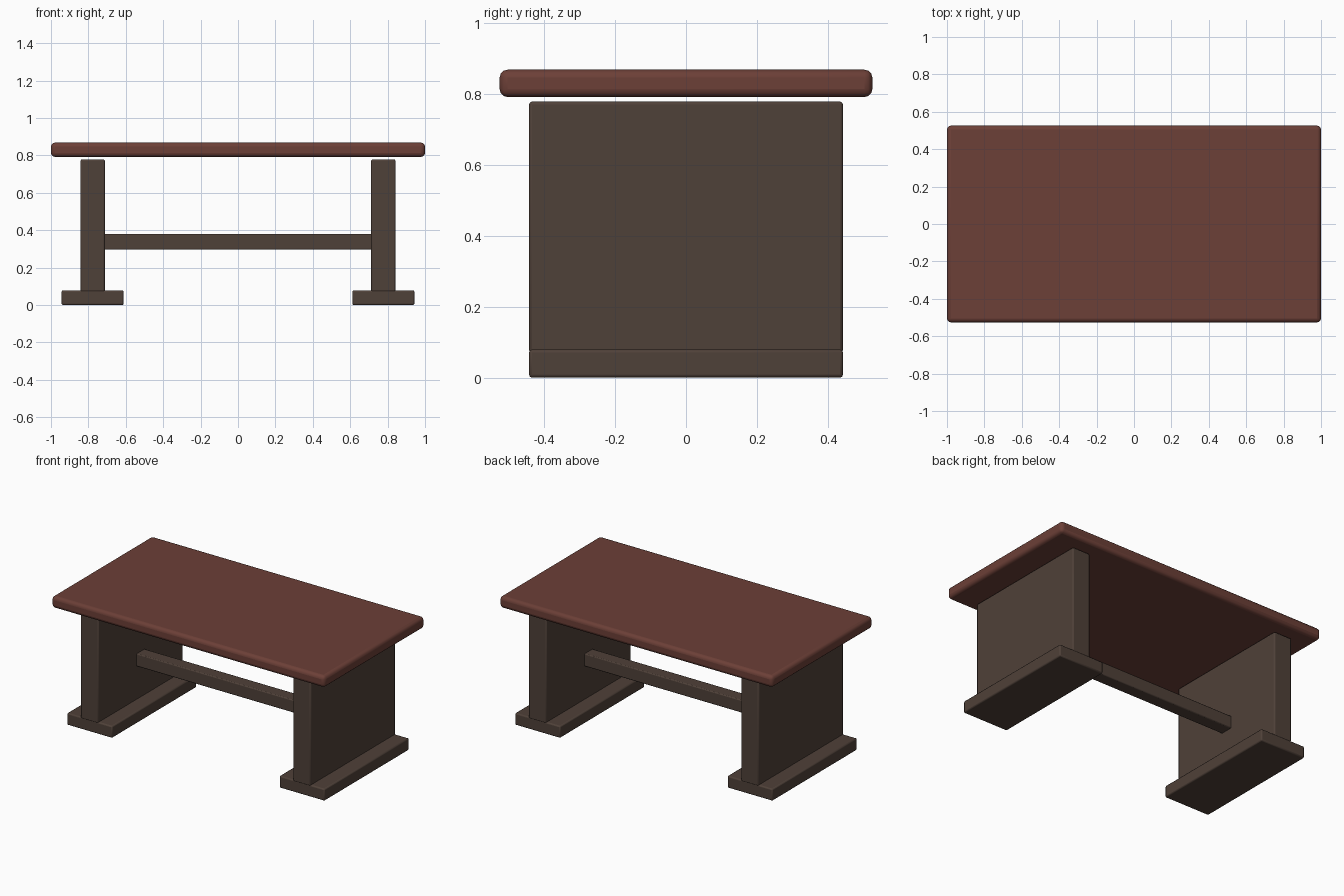
import bpy

if "Cube" in bpy.data.objects:
    bpy.data.objects.remove(bpy.data.objects["Cube"])


def material(name, rgb):
    m = bpy.data.materials.new(name)
    m.diffuse_color = (*rgb, 1)
    m.use_nodes = True
    m.node_tree.nodes["Principled BSDF"].inputs["Base Color"].default_value = m.diffuse_color
    return m


red_wood = material("red_wood", (0.15, 0.05, 0.038))
dark_wood = material("dark_wood", (0.078, 0.052, 0.04))


def board(name, x, y, z, mat, bevel, segments):
    """Rounded box from (min, max) ranges on each axis."""
    ranges = (x, y, z)
    bpy.ops.mesh.primitive_cube_add(size=1, location=[(a + b) / 2 for a, b in ranges])
    ob = bpy.context.object
    ob.name = name
    ob.scale = [b - a for a, b in ranges]
    bpy.ops.object.transform_apply(location=False, rotation=False, scale=True)
    ob.data.materials.append(mat)
    mod = ob.modifiers.new("rounded_edges", 'BEVEL')
    mod.width = bevel
    mod.segments = segments
    bpy.ops.object.shade_smooth_by_angle()
    return ob


# Tabletop, floating just above the leg panels
board("tabletop", (-1, 1), (-0.526, 0.526), (0.792, 0.869), red_wood, 0.022, 3)

# Leg panel and foot at each end
for side, s in (("left", -1), ("right", 1)):
    board(side + "_leg_panel", sorted((s * 0.712, s * 0.842)), (-0.443, 0.443),
          (0.07, 0.779), dark_wood, 0.008, 2)
    board(side + "_foot", sorted((s * 0.612, s * 0.943)), (-0.443, 0.443),
          (0, 0.079), dark_wood, 0.008, 2)

# Stretcher bar, its ends set into the leg panels
board("stretcher", (-0.74, 0.74), (-0.043, 0.043), (0.296, 0.38), dark_wood, 0.006, 2)
